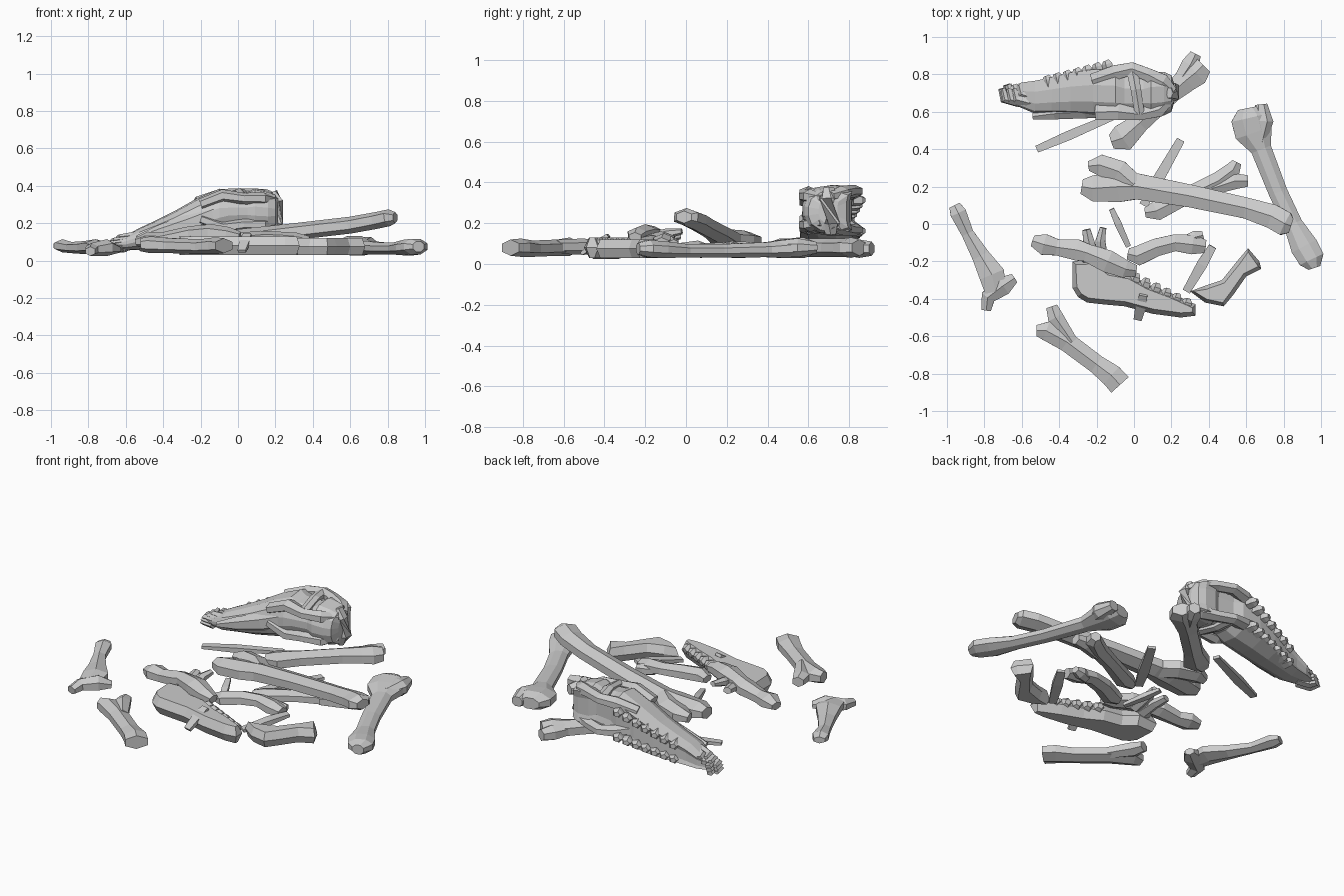
import bpy, bmesh, math
from mathutils import Vector


def finish(name, bm):
    bmesh.ops.recalc_face_normals(bm, faces=bm.faces)
    me = bpy.data.meshes.new(name)
    bm.to_mesh(me)
    bm.free()
    ob = bpy.data.objects.new(name, me)
    bpy.context.collection.objects.link(ob)
    return ob


def skin(bm, rings):
    vs = [[bm.verts.new(p) for p in r] for r in rings]
    n = len(vs[0])
    for a, b in zip(vs, vs[1:]):
        for i in range(n):
            bm.faces.new((a[i], a[(i + 1) % n], b[(i + 1) % n], b[i]))
    bm.faces.new(vs[0][::-1])
    bm.faces.new(vs[-1])


def tube(bm, path, sides=6):
    # path rows: x, y, z, half width, half height
    pts = [Vector(p[:3]) for p in path]
    rings = []
    for i, p in enumerate(pts):
        t = (pts[min(i + 1, len(pts) - 1)] - pts[max(i - 1, 0)]).normalized()
        side = t.cross(Vector((0, 0, 1))).normalized()
        up = side.cross(t)
        w, h = path[i][3:]
        rings.append([p + side * w * math.cos(a) + up * h * math.sin(a)
                      for a in [2 * math.pi * (k + .5) / sides for k in range(sides)]])
    skin(bm, rings)


def bone(name, *paths, sides=6):
    bm = bmesh.new()
    for p in paths:
        tube(bm, p, sides)
    return finish(name, bm)


def plate(name, outline, z0, z1, inset=.02):
    # bevelled flat bone cut from a top view outline
    bm = bmesh.new()
    def ring(z, d):
        out = []
        n = len(outline)
        for i in range(n):
            p, a, b = (Vector(outline[j % n]) for j in (i, i - 1, i + 1))
            t = (b - a).normalized()
            out.append((p.x - t.y * d, p.y + t.x * d, z))
        return out
    m = (z0 + z1) / 2
    skin(bm, [ring(z0, inset), ring(m, 0), ring(z1, inset)])
    return finish(name, bm)


# Large leg bones
bone("right_thigh_bone",
     [(.61, .62, .08, .06, .035), (.62, .57, .08, .11, .055), (.64, .49, .075, .11, .05),
      (.68, .4, .07, .06, .04), (.77, .17, .065, .055, .035), (.85, 0, .065, .055, .035),
      (.91, -.12, .07, .08, .045), (.95, -.19, .075, .075, .045), (.965, -.235, .075, .035, .03)],
     [(.68, .64, .08, .035, .03), (.69, .55, .08, .06, .05), (.67, .44, .08, .04, .035)], sides=8)
bone("leaning_leg_bone",
     [(-.24, .31, .1, .03, .03), (-.18, .315, .11, .065, .045), (-.08, .28, .115, .07, .05),
      (.0, .21, .12, .065, .05)],
     [(-.28, .2, .1, .045, .035), (-.22, .19, .1, .08, .05), (-.08, .2, .11, .095, .05),
      (.02, .2, .12, .08, .05), (.3, .15, .155, .07, .045), (.6, .085, .19, .065, .045),
      (.74, .04, .215, .075, .045), (.81, .0, .23, .075, .045), (.84, -.01, .23, .045, .03)])
bone("forked_leg_bone",
     [(.06, .06, .06, .03, .02), (.12, .07, .065, .06, .035), (.3, .16, .07, .05, .035),
      (.45, .23, .07, .055, .04), (.53, .29, .07, .05, .04), (.55, .33, .07, .03, .03)],
     [(.42, .19, .07, .04, .035), (.54, .23, .075, .05, .04), (.61, .23, .075, .035, .03)])
bone("bone_under_skull",
     [(-.12, .44, .075, .045, .03), (-.06, .46, .08, .085, .045), (.03, .54, .08, .06, .045),
      (.2, .7, .08, .06, .045), (.28, .77, .08, .075, .045), (.33, .81, .08, .085, .05),
      (.37, .85, .08, .06, .04)],
     [(.24, .76, .08, .04, .035), (.3, .85, .075, .055, .045), (.33, .91, .075, .035, .035)])
bone("front_leg_bone",
     [(-.52, -.57, .085, .035, .035), (-.47, -.57, .085, .06, .045), (-.36, -.63, .08, .06, .04),
      (-.2, -.75, .075, .058, .04), (-.12, -.81, .08, .07, .045), (-.075, -.86, .08, .072, .04)],
     [(-.44, -.44, .085, .035, .03), (-.42, -.5, .085, .05, .04), (-.33, -.63, .085, .035, .035)])

# Small curved bones
bone("left_joint_bone",
     [(-.96, .1, .08, .035, .02), (-.94, .06, .08, .05, .035), (-.89, -.05, .07, .038, .03),
      (-.82, -.17, .07, .055, .035), (-.76, -.27, .075, .08, .04), (-.74, -.36, .07, .065, .035)],
     [(-.64, -.29, .06, .03, .02), (-.7, -.33, .07, .06, .045), (-.78, -.39, .06, .045, .035),
      (-.79, -.46, .05, .03, .025)])
bone("knobbed_bone",
     [(-.54, -.09, .1, .035, .025), (-.48, -.11, .11, .065, .045), (-.41, -.125, .11, .05, .04),
      (-.3, -.14, .13, .065, .045), (-.25, -.155, .14, .055, .045), (-.14, -.2, .15, .07, .045),
      (-.05, -.24, .14, .055, .04), (.01, -.25, .13, .035, .025)])
bone("curved_bone",
     [(-.03, -.16, .1, .035, .025), (.02, -.17, .11, .06, .04), (.12, -.125, .12, .055, .04),
      (.22, -.1, .12, .052, .035), (.31, -.11, .11, .06, .04), (.38, -.12, .1, .04, .03)],
     [(.27, -.09, .1, .03, .03), (.33, -.07, .1, .04, .035), (.37, -.06, .1, .025, .02)])
plate("shoulder_piece", [(.3, -.36), (.38, -.42), (.48, -.44), (.53, -.38), (.6, -.28), (.68, -.24),
                         (.67, -.2), (.61, -.13), (.55, -.2), (.47, -.3), (.38, -.33)],
      .03, .12)

# Flat splinters
for i, (a, b, w) in enumerate([
        ((-.52, .4, .06), (-.1, .58, .07), .03), ((.05, .1, .05), (.25, .45, .06), .035),
        ((-.12, .08, .09), (-.03, -.12, .05), .022), ((.42, -.12, .1), (.28, -.36, .06), .034),
        ((.05, -.38, .14), (.02, -.51, .05), .034)]):
    m = [(a[k] * .6 + b[k] * .4) for k in range(3)]
    bone("splinter_%d" % (i + 1), [(*a, w * .9, .012), (*m, w * 1.2, .02), (*b, w * .9, .012)], sides=4)

# Lower jaw with its two prongs and teeth
plate("lower_jaw", [(-.33, -.2), (-.33, -.34), (-.3, -.39), (-.25, -.42), (-.16, -.43), (-.05, -.44),
                    (.1, -.48), (.25, -.5), (.33, -.49), (.33, -.43), (.2, -.37), (.08, -.325),
                    (-.02, -.27), (-.13, -.25), (-.2, -.19)], .03, .13, .025)
bone("jaw_prongs",
     [(-.23, -.2, .11, .05, .03), (-.24, -.1, .13, .035, .025), (-.255, -.03, .14, .025, .02)],
     [(-.17, -.2, .12, .04, .03), (-.18, -.09, .15, .03, .025), (-.165, -.02, .16, .02, .015)])
jaw_teeth = [[(x, y - .04, .095, .032, .035), (x + .01, y - .01, .1, .03, .032),
              (x + .015, y + .01, .095, .018, .018)]
             for x, y in [(.0 + .055 * k, -.275 - .027 * k) for k in range(6)]]
bone("jaw_teeth", *jaw_teeth, sides=5)

# Skull lying on its side: palate towards +y, forehead towards -y
bm = bmesh.new()
profile = [(.86, .42), (.95, .8), (.3, 1), (-.4, .92), (-.85, .62), (-1, .2),
           (-1, -.2), (-.85, -.62), (-.4, -.92), (.3, -1), (.95, -.8), (.86, -.42)]
stations = [(-.66, .69, .085, .045, .03), (-.6, .69, .095, .07, .04), (-.53, .68, .115, .09, .058),
            (-.44, .69, .14, .1, .075), (-.34, .7, .17, .115, .095), (-.22, .705, .215, .128, .118),
            (-.1, .7, .255, .13, .13), (-.05, .69, .262, .115, .105), (.05, .69, .265, .105, .1),
            (.09, .695, .265, .125, .122), (.16, .7, .26, .12, .115), (.2, .7, .258, .1, .1),
            (.215, .7, .258, .05, .06)]
skin(bm, [[(x, y + hy * u, z + hz * v) for u, v in profile] for x, y, z, hy, hz in stations])
finish("skull", bm)

# Cheek arches, brow bars and rear ridge, repeated on the lower side
arches = []
for s in (1, -1):
    def Z(d): return .262 + s * d
    arches += [
        [(-.22, .77, Z(.05), .04, .03), (-.1, .81, Z(.085), .045, .035), (-.01, .83, Z(.095), .04, .03),
         (.07, .8, Z(.095), .04, .03), (.15, .76, Z(.085), .05, .035), (.21, .71, Z(.07), .025, .025)],
        [(-.2, .6, Z(.04), .05, .03), (-.08, .6, Z(.085), .05, .035), (.03, .585, Z(.07), .035, .03),
         (.13, .61, Z(.07), .045, .035), (.2, .67, Z(.06), .025, .02)],
        [(-.01, .82, Z(.095), .035, .025), (.01, .72, Z(.108), .032, .018),
         (.03, .59, Z(.08), .03, .025)]]
bone("cheek_arches", *arches)
bone("rear_ridge", [(.19, .7, .37, .03, .02), (.21, .7, .32, .05, .025), (.21, .71, .2, .05, .025),
                    (.19, .71, .15, .03, .02)])
bone("nose_bone", [(-.54, .575, .12, .02, .015), (-.42, .59, .15, .035, .04),
                   (-.25, .6, .2, .04, .055), (-.1, .6, .26, .03, .05)])

# Upper teeth rows along the palate and fanned front teeth
teeth = []
for k in range(7):
    x = -.46 + .053 * k
    y = .765 + .0135 * k
    for z in (.175 + .023 * k, .09 + .012 * k):
        teeth.append([(x + .01, y - .03, z, .032, .03), (x, y + .01, z, .031, .028),
                      (x - .008, y + .028, z, .018, .016)])
for k in range(5):
    z = .055 + .018 * k
    x = -.655 + .012 * abs(k - 2) + .018 * (k - 2)
    teeth.append([(x + .07, .675, z + .01, .025, .02), (x, .7, z, .03, .018),
                  (x - .015, .745, z - .005, .02, .014)])
    teeth.append([(x + .05, .65, z + .01, .025, .02), (x - .03, .67, z, .024, .015),
                  (x - .045, .725, z, .014, .01)])
bone("upper_teeth", *teeth, sides=5)
